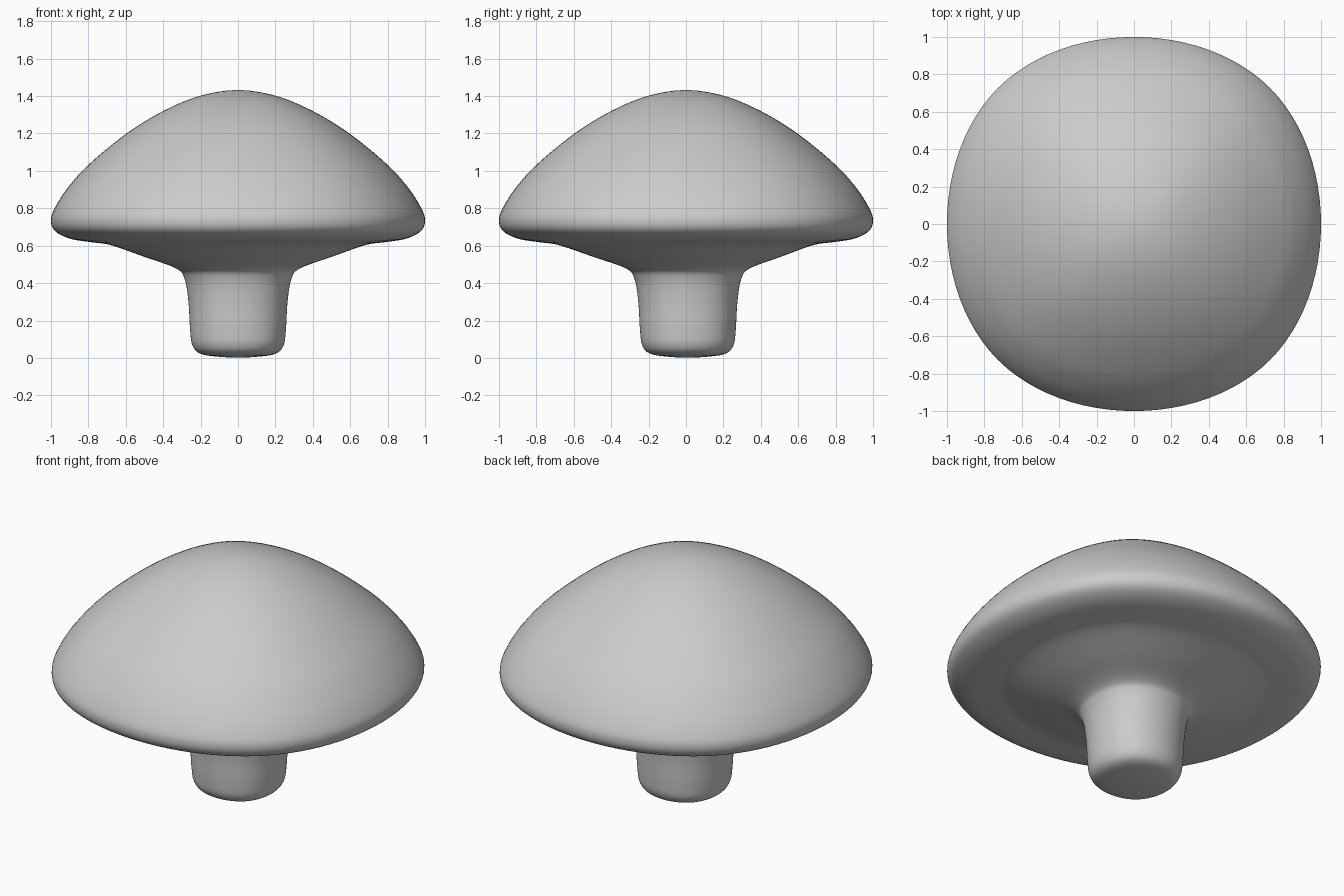
import bpy, bmesh, math
from mathutils import Vector

if "Cube" in bpy.data.objects:
    bpy.data.objects.remove(bpy.data.objects["Cube"])

# Half profile (radius, height) from crown to foot
PROFILE = [(0, 1.432), (0.2, 1.402), (0.4, 1.32), (0.6, 1.197), (0.8, 1.032),
           (0.91, 0.91), (0.975, 0.81), (1.0, 0.74), (0.98, 0.68), (0.9, 0.638),
           (0.78, 0.618), (0.68, 0.603), (0.5, 0.54), (0.33, 0.478), (0.285, 0.42),
           (0.265, 0.3), (0.256, 0.15), (0.243, 0.065), (0.2, 0.022), (0.1, 0.006), (0, 0.002)]
SEG, STEPS = 96, 6


def catmull(a, b, c, d, t):
    return 0.5 * (2*b + (c - a)*t + (2*a - 5*b + 4*c - d)*t*t + (3*b - a - 3*c + d)*t**3)


def smooth_profile(points):
    p = [Vector(q) for q in points]
    p = [Vector((-p[1].x, p[1].y))] + p + [Vector((-p[-2].x, p[-2].y))]
    out = []
    for i in range(1, len(p) - 2):
        out += [catmull(p[i-1], p[i], p[i+1], p[i+2], k / STEPS) for k in range(STEPS)]
    return out + [p[-2]]


def rounded_square():
    # Softly squared cross-section: closed cubic B-spline of a square
    c = [Vector(q) for q in ((1, 1), (-1, 1), (-1, -1), (1, -1))]
    out = []
    for i in range(4):
        for k in range(SEG // 4):
            t = k / (SEG // 4)
            w = ((1-t)**3, 3*t**3 - 6*t*t + 4, -3*t**3 + 3*t*t + 3*t + 1, t**3)
            v = sum((c[(i + j) % 4] * w[j] for j in range(4)), Vector((0, 0))) / 6
            out.append(v * (48 / 44))
    return out


# Mushroom: cap, flared underside and stem in one skin
bm = bmesh.new()
section = rounded_square()
prof = smooth_profile(PROFILE)
top = bm.verts.new((0, 0, prof[0].y))
rings = []
for r, z in prof[1:-1]:
    off = 0.01 * min(1, max(0, (0.6 - z) / 0.12))   # stem sits slightly back
    rings.append([bm.verts.new((s.x * r, s.y * r + off, z)) for s in section])
bottom = bm.verts.new((0, 0.01, prof[-1].y))
for i in range(SEG):
    j = (i + 1) % SEG
    bm.faces.new((top, rings[0][i], rings[0][j]))
    for a, b in zip(rings, rings[1:]):
        bm.faces.new((a[i], b[i], b[j], a[j]))
    bm.faces.new((rings[-1][i], bottom, rings[-1][j]))
bmesh.ops.recalc_face_normals(bm, faces=bm.faces[:])
for f in bm.faces:
    f.smooth = True
mesh = bpy.data.meshes.new("mushroom")
bm.to_mesh(mesh)
bm.free()
bpy.context.collection.objects.link(bpy.data.objects.new("mushroom", mesh))
